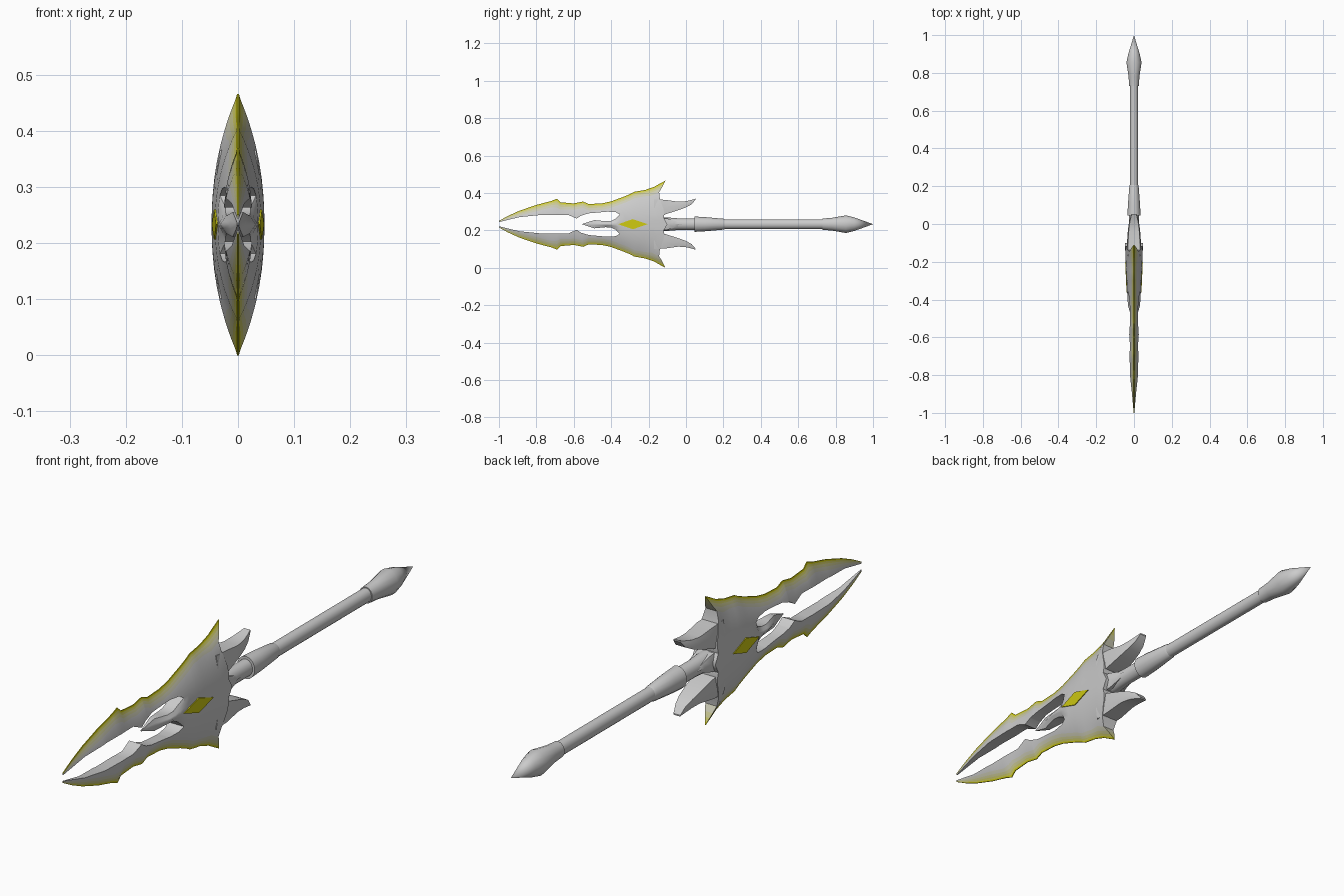
import bpy, bmesh, math
from mathutils import Vector

if "Cube" in bpy.data.objects:
    bpy.data.objects.remove(bpy.data.objects["Cube"])

MID = 0.233  # height of the long axis


def material(name, color):
    m = bpy.data.materials.new(name)
    m.use_nodes = True
    m.diffuse_color = (*color, 1)
    m.node_tree.nodes["Principled BSDF"].inputs["Base Color"].default_value = (*color, 1)
    return m


STEEL = material("steel grey", (0.6, 0.6, 0.6))
FAINT = material("faint gold", (0.6, 0.595, 0.46))
PALE = material("pale gold", (0.6, 0.59, 0.3))
MELLOW = material("mellow gold", (0.61, 0.59, 0.14))
GOLD = material("gold", (0.62, 0.59, 0.006))


def lerp(points, t):
    """Piecewise linear lookup in a list of (position, value)."""
    if t <= points[0][0]:
        return points[0][1]
    for (a, va), (b, vb) in zip(points, points[1:]):
        if t <= b:
            return va + (vb - va) * (t - a) / (b - a)
    return points[-1][1]


def finish(bm, name, mats, mirror=None, angle=30):
    me = bpy.data.meshes.new(name)
    bm.to_mesh(me)
    bm.free()
    ob = bpy.data.objects.new(name, me)
    bpy.context.collection.objects.link(ob)
    ob.location.z = MID
    for m in mats:
        me.materials.append(m)
    if mirror:
        mod = ob.modifiers.new("mirror", "MIRROR")
        mod.use_axis = mirror
        mod.merge_threshold = 0.0005
    bpy.ops.object.select_all(action="DESELECT")
    ob.select_set(True)
    bpy.context.view_layer.objects.active = ob
    bpy.ops.object.shade_smooth_by_angle(angle=math.radians(angle))


def add_sheet(bm, rows, mats=None):
    """Skin a grid of points; mats gives the material of each column."""
    grid = [[bm.verts.new(p) for p in row] for row in rows]
    for r0, r1 in zip(grid, grid[1:]):
        for c in range(len(r0) - 1):
            f = bm.faces.new((r0[c], r1[c], r1[c + 1], r0[c + 1]))
            f.material_index = mats[c] if mats else 0


def close_to_middle(bm):
    """Weld the sheets and run walls from their rims to the x = 0 plane."""
    bmesh.ops.remove_doubles(bm, verts=bm.verts, dist=0.0004)
    rim = [e for e in bm.edges if e.is_boundary and any(v.co.z > 0.0005 for v in e.verts)]
    new = bmesh.ops.extrude_edge_only(bm, edges=rim)["geom"]
    for v in new:
        if isinstance(v, bmesh.types.BMVert):
            v.co.x = 0
    bmesh.ops.recalc_face_normals(bm, faces=bm.faces)
    if sum(f.normal.x * f.calc_area() for f in bm.faces) < 0:
        bmesh.ops.reverse_faces(bm, faces=bm.faces)


# Blade head: outlines as (y, distance from the long axis)
outer = [(-1, .018), (-.95, .045), (-.89, .072), (-.8, .103), (-.72, .124), (-.69, .136),
         (-.67, .117), (-.6, .111), (-.55, .121), (-.52, .108), (-.45, .111), (-.4, .122),
         (-.33, .148), (-.27, .173), (-.2, .183), (-.15, .2), (-.1, .233)]
inner = [(-1, .011), (-.89, .038), (-.78, .049), (-.63, .05), (-.585, .03), (-.56, .046),
         (-.52, .058), (-.42, .067), (-.375, .064), (-.355, .052)]
prong = [(-.555, .001), (-.49, .022), (-.43, .016), (-.4, .018), (-.375, .03), (-.355, .052)]
depth = [(-1, .002), (-.8, .026), (-.5, .027), (-.4, .034), (-.27, .041), (-.12, .047)]
back = [(0, -.1), (.04, -.122), (.06, -.112), (.13, -.138), (.168, -.146), (.2, -.126),
        (.233, -.11)]
stations = sorted({p[0] for p in outer + inner + prong} | {-.3, -.24, -.125})
# Gilding spreads wider at the tip, the barb and the rear horn
spread = [(-.9, 1.3), (-.8, 1), (-.72, 1), (-.69, 1.4), (-.66, 1), (-.2, 1), (-.1, 1.8)]


def head_point(y, w, taper=1):
    ratio = min(1, w / lerp(outer, y))
    x = max(.0015, lerp(depth, y) * (1 - ratio ** 2.2) * taper)
    if y > -.3:  # bend the last rows to the hooked rear outline
        y = -.3 + (y + .3) * (lerp(back, w) + .3) / .2
    return Vector((x, y, w))


def wing_row(y):
    i, o = lerp(inner, y), lerp(outer, y)
    e = min(lerp(spread, y), (o - i) / .045)
    base = o - .034 * e
    ws = [i + (base - i) * k / 4 for k in range(5)]
    ws += [o - d * e for d in (.022, .013, .006, 0)]
    return [head_point(y, w) for w in ws]


def prong_row(y):
    taper = min(1, max(.03, (y + .555) / .12))
    edge = lerp(prong, y)
    return [head_point(y, edge * k / 3, taper * (1 - .35 * k / 3 * (y < -.36)))
            for k in range(4)]


bm = bmesh.new()
add_sheet(bm, [wing_row(y) for y in stations], [0, 0, 0, 0, 1, 2, 3, 4])
add_sheet(bm, [prong_row(y) for y in stations if y >= -.555])
close_to_middle(bm)
finish(bm, "blade_head", [STEEL, FAINT, PALE, MELLOW, GOLD], (True, False, True))

# Rear fins flowing out of the head: (y, lower edge, upper edge, half thickness)
bm = bmesh.new()
fin = [(-.17, .045, .133, .038), (-.11, .053, .13, .038), (-.04, .075, .12, .033),
       (0, .09, .123, .028), (.03, .106, .13, .021), (.052, .132, .137, .014)]
add_sheet(bm, [[(t * .97, y, a), (t, y, (a + b) / 2), (t * .85, y, b)] for y, a, b, t in fin])
close_to_middle(bm)
finish(bm, "rear_fins", [STEEL], (True, False, True))

# Pointed tongues that lap over the neck on both sides
bm = bmesh.new()
tongue = [(-.14, .035, .042), (-.1, .03, .037), (-.06, .018, .033), (-.02, .001, .028)]
add_sheet(bm, [[(t, y, 0), (t * .8, y, w)] for y, w, t in tongue])
close_to_middle(bm)
finish(bm, "neck_tongues", [STEEL], (True, False, True))


# Turned parts along the handle
def turned(name, profile):
    bm = bmesh.new()
    vs = [bm.verts.new((0, y, r)) for y, r in profile]
    es = [bm.edges.new(pair) for pair in zip(vs, vs[1:])]
    bmesh.ops.spin(bm, geom=vs + es, cent=(0, 0, 0), axis=(0, 1, 0),
                   angle=math.tau, steps=14)
    bmesh.ops.remove_doubles(bm, verts=bm.verts, dist=0.0002)
    bmesh.ops.scale(bm, vec=(.87, 1, 1), verts=bm.verts)
    bmesh.ops.recalc_face_normals(bm, faces=bm.faces)
    finish(bm, name, [STEEL], angle=40)


turned("neck", [(-.2, 0), (-.2, .032), (-.1, .036), (-.04, .031), (.06, .031), (.06, 0)])
turned("collar", [(.045, 0), (.045, .041), (.1, .038), (.2, .029), (.21, .025), (.21, 0)])
turned("shaft", [(.19, 0), (.19, .026), (.75, .026), (.75, 0)])
turned("pommel", [(.73, 0), (.73, .03), (.78, .034), (.855, .047), (.9, .036), (1, 0)])

# Flat diamond gems on both cheeks, leaning with the surface
bm = bmesh.new()
corners = [(-.363, 0), (-.284, -.027), (-.205, 0), (-.284, .027)]
rings = [[bm.verts.new((.0465 + (y + .205) * .045 - sink, y, z)) for y, z in corners]
         for sink in (.009, 0)]
for k in range(4):
    n = (k + 1) % 4
    bm.faces.new((rings[0][k], rings[0][n], rings[1][n], rings[1][k]))
bm.faces.new(rings[1])
bm.faces.new(rings[0][::-1])
bmesh.ops.recalc_face_normals(bm, faces=bm.faces)
finish(bm, "cheek_gems", [GOLD], (True, False, False))
